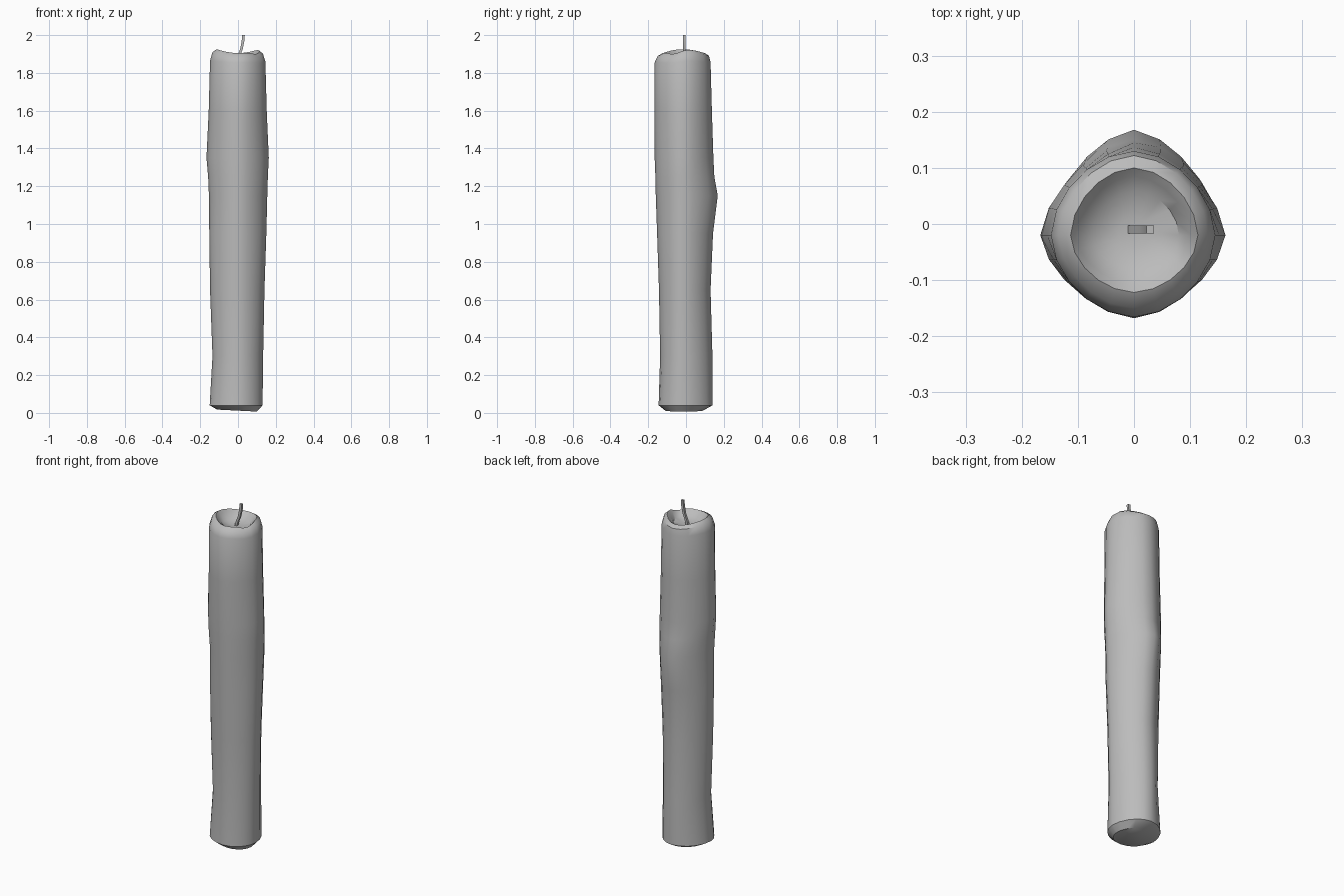
import bpy, bmesh
from math import sin, cos, pi, exp, radians

cube = bpy.data.objects.get("Cube")
if cube:
    bpy.data.objects.remove(cube)

SIDES = 20
CENTRE_Y = -0.02


def material(name, rgb):
    m = bpy.data.materials.new(name)
    m.use_nodes = True
    m.diffuse_color = (*rgb, 1)
    m.node_tree.nodes["Principled BSDF"].inputs["Base Color"].default_value = (*rgb, 1)
    return m


def rim_wave(a):
    """Uneven height of the melted rim, with a dip on the left side."""
    return 0.01 * cos(2 * a) - 0.022 * exp(-((a + radians(25)) / 0.45) ** 2)


def ring(bm, z, left, right, front, back, power=1.7, wave=0, tilt=0):
    """A rounded diamond reaching the four given extents."""
    verts = []
    for i in range(SIDES):
        a = 2 * pi * i / SIDES - pi
        c, s = cos(a), sin(a)
        r = (abs(c) ** power + abs(s) ** power) ** (-1 / power)
        x = c * r * (right if c > 0 else -left)
        y = CENTRE_Y + s * r * ((back - CENTRE_Y) if s > 0 else (CENTRE_Y - front))
        verts.append(bm.verts.new((x, y, z + wave * rim_wave(a) + tilt * x)))
    return verts


def finish(bm, name, mat, angle):
    bmesh.ops.recalc_face_normals(bm, faces=bm.faces)
    me = bpy.data.meshes.new(name)
    bm.to_mesh(me)
    bm.free()
    me.materials.append(mat)
    ob = bpy.data.objects.new(name, me)
    bpy.context.collection.objects.link(ob)
    bpy.ops.object.select_all(action='DESELECT')
    ob.select_set(True)
    bpy.context.view_layer.objects.active = ob
    bpy.ops.object.shade_smooth_by_angle(angle=radians(angle))
    return ob


wax = material("grey wax", (0.5, 0.5, 0.5))

# Candle body: lumpy sides, then over the rim and down into the melted hollow
bm = bmesh.new()
rings = [
    ring(bm, 0.012, -0.11, 0.10, -0.11, 0.09, 2, tilt=-0.05),
    ring(bm, 0.04, -0.15, 0.13, -0.145, 0.14, 1.9),
    ring(bm, 0.3, -0.135, 0.133, -0.137, 0.14),
    ring(bm, 0.65, -0.148, 0.14, -0.143, 0.13),
    ring(bm, 0.95, -0.152, 0.15, -0.153, 0.143),
    ring(bm, 1.15, -0.154, 0.155, -0.16, 0.168, 1.6),
    ring(bm, 1.25, -0.158, 0.158, -0.162, 0.15),
    ring(bm, 1.35, -0.167, 0.163, -0.166, 0.145, 1.6),
    ring(bm, 1.6, -0.155, 0.152, -0.168, 0.137),
    ring(bm, 1.86, -0.148, 0.145, -0.166, 0.13, 1.8, wave=0.5),
    ring(bm, 1.9, -0.135, 0.132, -0.15, 0.122, 1.8, wave=1),
    ring(bm, 1.915, -0.113, 0.114, -0.122, 0.1, 1.8, wave=1),
    ring(bm, 1.902, -0.105, 0.102, -0.108, 0.086, 1.7, wave=1),
    ring(bm, 1.875, -0.075, 0.08, -0.08, 0.058, 1.9),
    ring(bm, 1.865, -0.03, 0.03, -0.04, 0.01, 2),
]
for low, high in zip(rings, rings[1:]):
    for i in range(SIDES):
        j = (i + 1) % SIDES
        bm.faces.new((low[i], low[j], high[j], high[i]))
bm.faces.new(rings[0])
bm.faces.new(rings[-1])
finish(bm, "candle_body", wax, 40)

# Wick: thin bent square strand
bm = bmesh.new()
path = [(-0.005, 1.86), (0.006, 1.895), (0.018, 1.925), (0.026, 1.965), (0.029, 2.0)]
sections = [[bm.verts.new((x + 0.007 * dx, -0.01 + 0.007 * dy, z))
             for dx, dy in ((-1, -1), (1, -1), (1, 1), (-1, 1))] for x, z in path]
for low, high in zip(sections, sections[1:]):
    for i in range(4):
        j = (i + 1) % 4
        bm.faces.new((low[i], low[j], high[j], high[i]))
bm.faces.new(sections[0])
bm.faces.new(sections[-1])
finish(bm, "wick", wax, 40)
